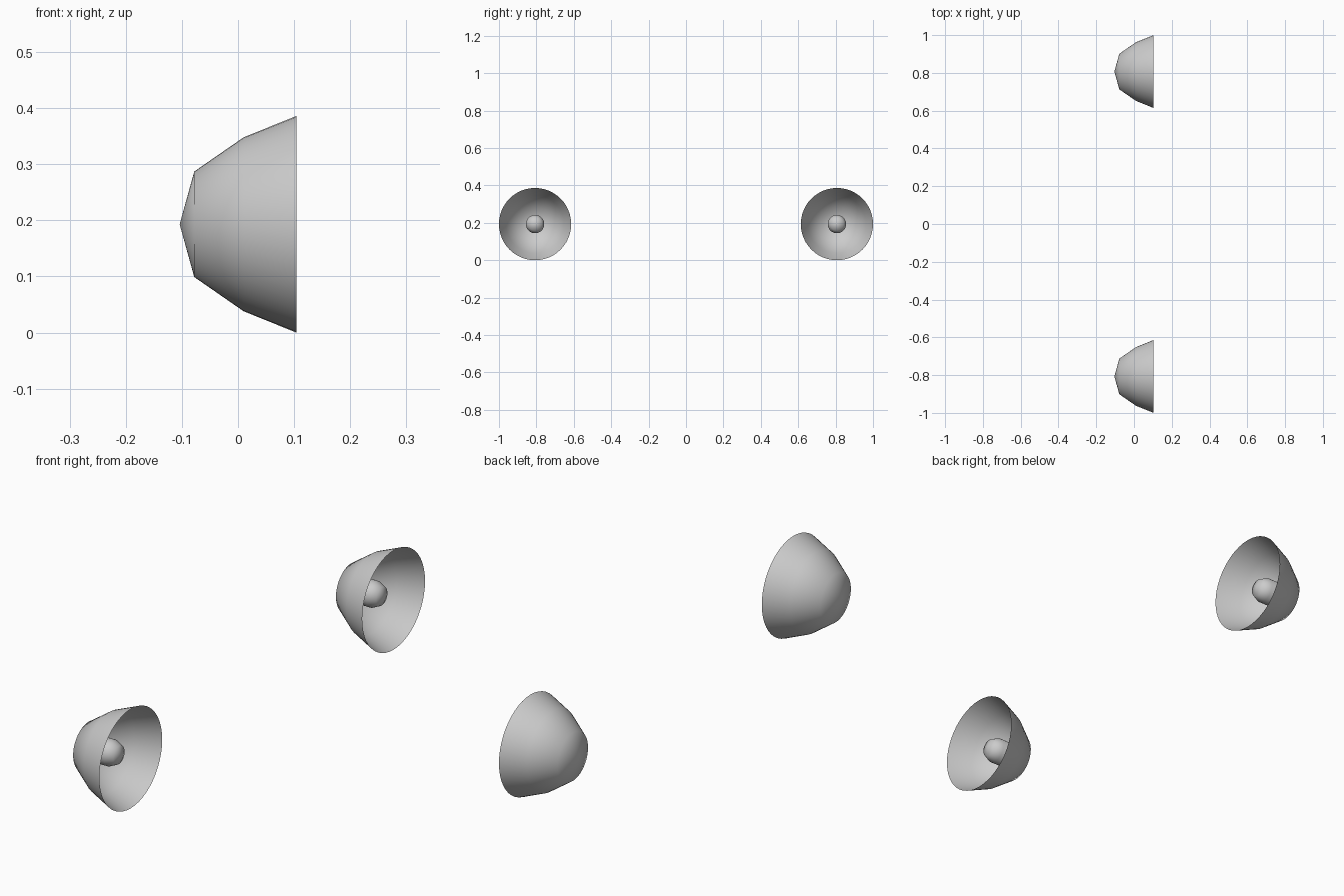
import bpy, bmesh, math

if "Cube" in bpy.data.objects:
    bpy.data.objects.remove(bpy.data.objects["Cube"])

SEGMENTS = 48
RADIUS = 0.193      # rim radius, also the height of the lamp centre
LAMP_Y = 1 - RADIUS

grey = bpy.data.materials.new("light_grey")
grey.diffuse_color = (0.6, 0.6, 0.6, 1)
grey.use_nodes = True
grey.node_tree.nodes["Principled BSDF"].inputs["Base Color"].default_value = grey.diffuse_color


def lathe(name, profile, y):
    """Spin (x, radius) points around an axis parallel to x."""
    bm = bmesh.new()
    verts = [bm.verts.new((x, 0, r)) for x, r in profile]
    edges = [bm.edges.new(pair) for pair in zip(verts, verts[1:])]
    bmesh.ops.spin(bm, geom=verts + edges, cent=(0, 0, 0), axis=(1, 0, 0),
                   angle=math.tau, steps=SEGMENTS, use_duplicate=False)
    bmesh.ops.remove_doubles(bm, verts=bm.verts, dist=0.0001)
    bmesh.ops.recalc_face_normals(bm, faces=bm.faces)
    # Make the outside of the profile face away from the axis
    if sum(f.normal.dot((0, *f.calc_center_median()[1:])) for f in bm.faces) < 0:
        bmesh.ops.reverse_faces(bm, faces=bm.faces)
    for f in bm.faces:
        f.smooth = True
    mesh = bpy.data.meshes.new(name)
    bm.to_mesh(mesh)
    bm.free()
    mesh.materials.append(grey)
    obj = bpy.data.objects.new(name, mesh)
    obj.location = (0, y, RADIUS)
    bpy.context.collection.objects.link(obj)


# Open reflector bowl and the bulb standing inside it
bowl = [(-0.104, 0), (-0.078, 0.094), (0.01, 0.155), (0.104, RADIUS)]
bulb = [(-0.09, 0.049), (0.022, 0.049), (0.053, 0.035), (0.063, 0)]

for side, y in (("left", LAMP_Y), ("right", -LAMP_Y)):
    lathe(side + "_reflector_bowl", bowl, y)
    lathe(side + "_bulb", bulb, y)
